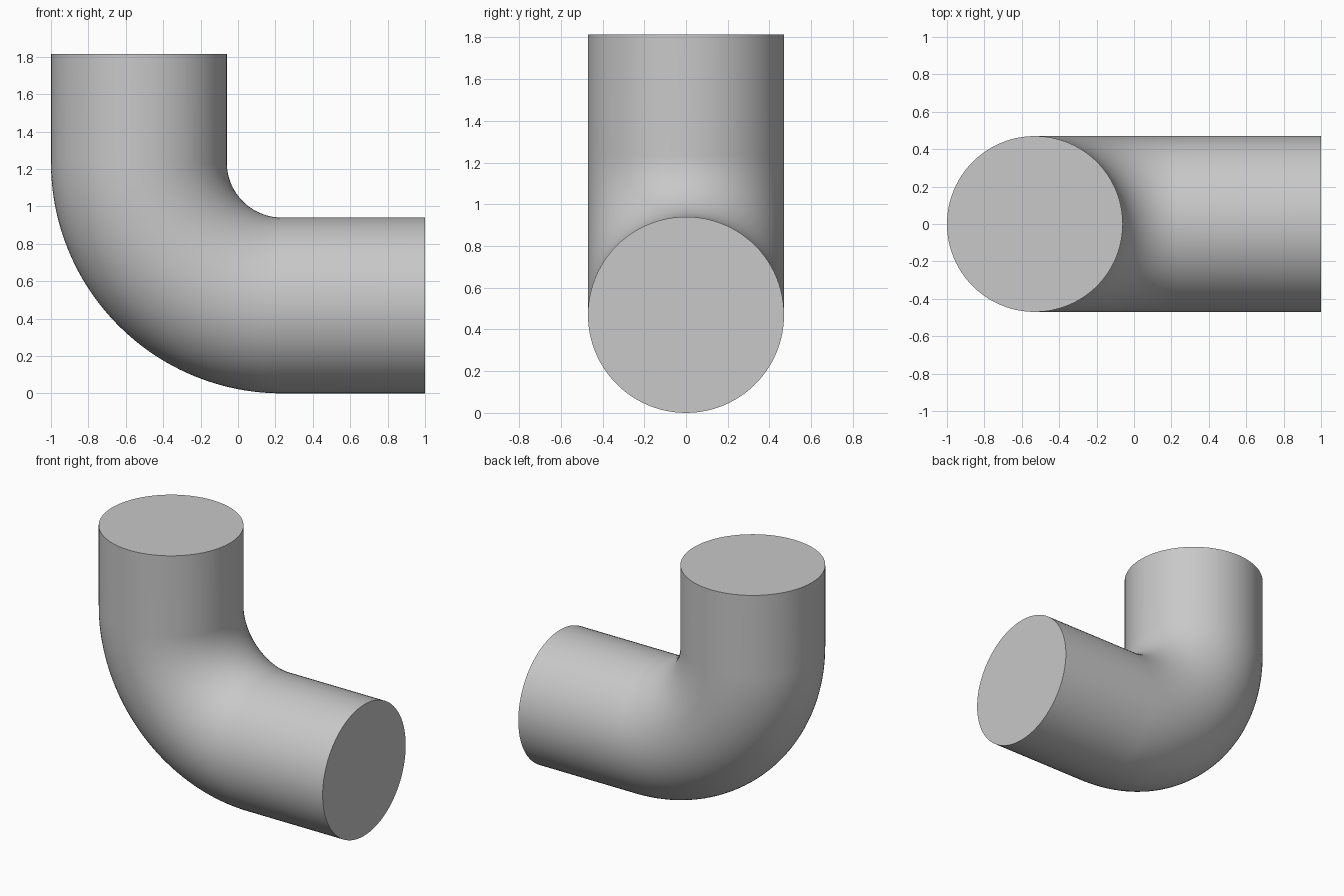
import bpy
import bmesh
from math import sin, cos, pi, radians
from mathutils import Vector

cube = bpy.data.objects.get("Cube")
if cube:
    bpy.data.objects.remove(cube, do_unlink=True)

RADIUS = 0.47        # pipe radius
BEND = 0.765         # bend radius along the centre line
CENTRE = Vector((0.235, 0, 1.235))
TOP = 1.815
END = 1.0
SIDES = 96
STEPS = 48

# Single plain grey
grey = bpy.data.materials.new("plain grey")
grey.use_nodes = True
colour = (0.58, 0.58, 0.58, 1)
grey.diffuse_color = colour
grey.node_tree.nodes["Principled BSDF"].inputs["Base Color"].default_value = colour


def add_ring(bm, centre, outward):
    """Circle of vertices spanned by the outward direction and the y axis."""
    ring = []
    for i in range(SIDES):
        a = 2 * pi * i / SIDES
        ring.append(bm.verts.new(centre + RADIUS * (cos(a) * outward + sin(a) * Vector((0, 1, 0)))))
    return ring


# Centre line: upright leg, quarter bend, level leg
left, down = Vector((-1, 0, 0)), Vector((0, 0, -1))
stations = [(Vector((CENTRE.x - BEND, 0, TOP)), left)]
for s in range(STEPS + 1):
    t = pi / 2 * s / STEPS
    outward = left * cos(t) + down * sin(t)
    stations.append((CENTRE + BEND * outward, outward))
stations.append((Vector((END, 0, CENTRE.z - BEND)), down))

# Skin the rings and close both ends
bm = bmesh.new()
rings = [add_ring(bm, c, o) for c, o in stations]
for a, b in zip(rings, rings[1:]):
    for i in range(SIDES):
        j = (i + 1) % SIDES
        bm.faces.new((a[i], a[j], b[j], b[i]))
bm.faces.new(rings[0])
bm.faces.new(rings[-1])
bmesh.ops.recalc_face_normals(bm, faces=bm.faces[:])

mesh = bpy.data.meshes.new("elbow_pipe")
bm.to_mesh(mesh)
bm.free()
mesh.materials.append(grey)
pipe = bpy.data.objects.new("elbow_pipe", mesh)
bpy.context.collection.objects.link(pipe)

# Smooth walls, crisp end rims
bpy.ops.object.select_all(action="DESELECT")
pipe.select_set(True)
bpy.context.view_layer.objects.active = pipe
bpy.ops.object.shade_smooth_by_angle(angle=radians(30))
